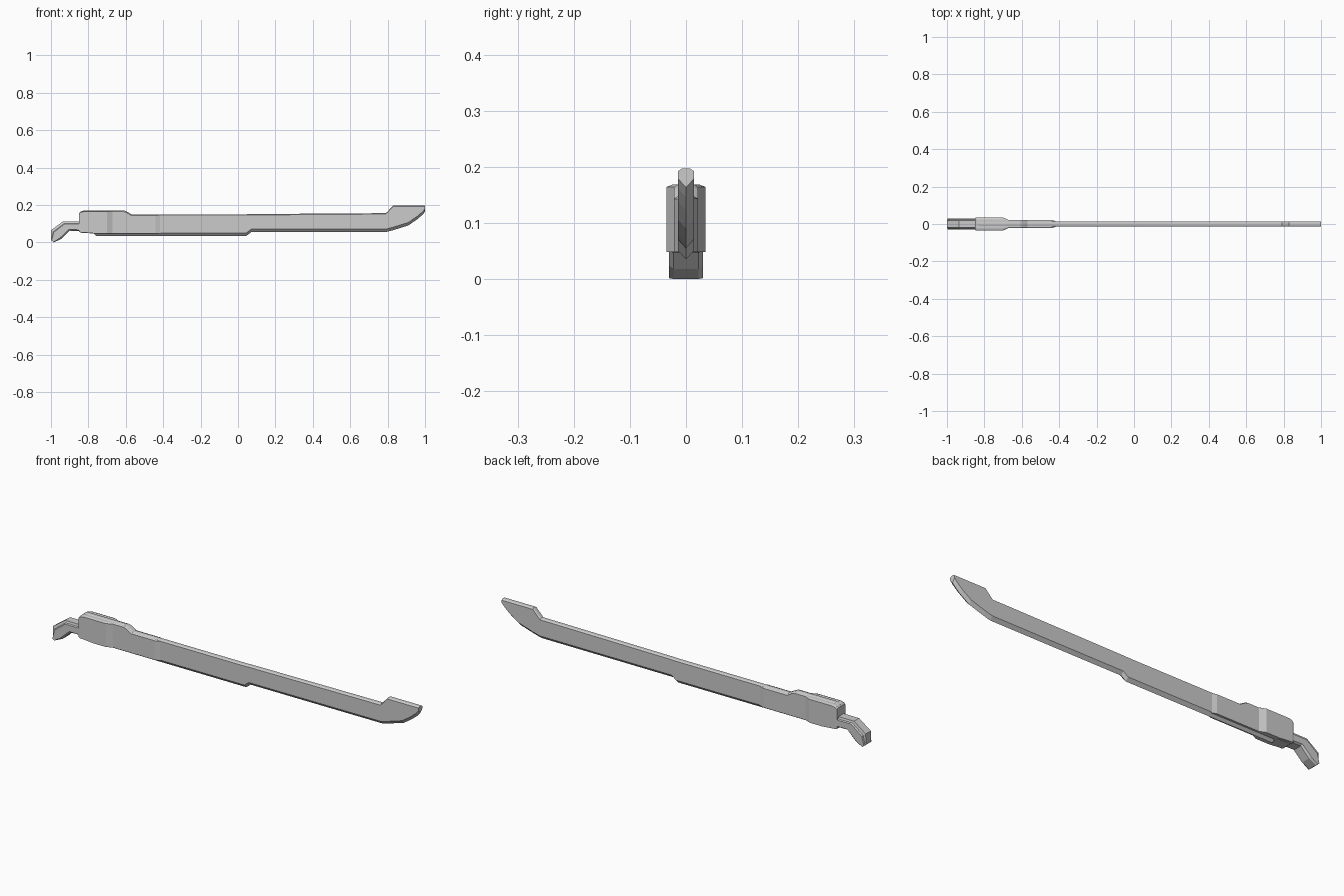
import bpy, bmesh


def loft(name, rings):
    """Skin a list of equal-length closed rings and cap both ends."""
    bm = bmesh.new()
    loops = [[bm.verts.new(p) for p in ring] for ring in rings]
    n = len(loops[0])
    for a, b in zip(loops, loops[1:]):
        for i in range(n):
            j = (i + 1) % n
            bm.faces.new((a[i], a[j], b[j], b[i]))
    bm.faces.new(loops[0])
    bm.faces.new(list(reversed(loops[-1])))
    bmesh.ops.recalc_face_normals(bm, faces=bm.faces)
    mesh = bpy.data.meshes.new(name)
    bm.to_mesh(mesh)
    bm.free()
    obj = bpy.data.objects.new(name, mesh)
    bpy.context.collection.objects.link(obj)
    return obj


def mirror(half):
    """Complete a half section of (y, z) pairs running bottom to top."""
    return half + [(-y, z) for y, z in reversed(half) if y > 0]


# Long blade body: x, bottom edge, top edge; V-shaped underside
W = 0.0145
blade = [(-0.845, 0.053, 0.162), (-0.825, 0.053, 0.171), (-0.775, 0.050, 0.171),
         (-0.76, 0.035, 0.171), (-0.61, 0.035, 0.171), (-0.595, 0.035, 0.165),
         (-0.57, 0.035, 0.150), (0.045, 0.035, 0.150), (0.07, 0.054, 0.151),
         (0.79, 0.055, 0.156), (0.80, 0.057, 0.165), (0.83, 0.065, 0.197),
         (0.91, 0.090, 0.197), (0.957, 0.122, 0.197), (0.985, 0.146, 0.197),
         (1.0, 0.163, 0.197)]
rings = []
for x, zb, zt in blade:
    half = [(0, zb), (W, zb + 0.016), (W, zt - 0.005), (W * 0.5, zt)]
    rings.append([(x, y, z) for y, z in mirror(half)])
loft("blade_body", rings)

# Thick housing around the rear, thinning in two steps: x, half width, bottom, top
housing = [(-0.85, 0.033, 0.056, 0.156), (-0.843, 0.035, 0.054, 0.163),
           (-0.825, 0.035, 0.053, 0.168), (-0.77, 0.035, 0.048, 0.168),
           (-0.70, 0.035, 0.048, 0.168), (-0.67, 0.0215, 0.048, 0.168),
           (-0.61, 0.0215, 0.048, 0.168), (-0.595, 0.0215, 0.048, 0.163),
           (-0.57, 0.0215, 0.048, 0.147), (-0.44, 0.0215, 0.048, 0.147),
           (-0.415, 0.014, 0.048, 0.147)]
rings = []
for x, w, zb, zt in housing:
    half = [(w, zb), (w, zt - 0.004), (w * 0.7, zt)]
    rings.append([(x, y, z) for y, z in mirror(half)])
loft("rear_housing", rings)

# Bent grip: matching upper and lower points along the bend
upper = [(-0.80, 0.112), (-0.935, 0.112), (-0.999, 0.066), (-1.0, 0.0)]
lower = [(-0.80, 0.060), (-0.900, 0.062), (-0.945, 0.018), (-0.985, 0.0)]
section = mirror([(0.022, 0.0), (0.030, 0.12), (0.030, 0.74),
                  (0.023, 0.80), (0.020, 1.0)])
# the butt end is formed by the third station pair and a short nose
pairs = list(zip(lower, upper))[:3] + [((-0.985, 0.0), (-1.0, 0.012))]
rings = []
for (lx, lz), (ux, uz) in pairs:
    rings.append([(lx + (ux - lx) * t, y, lz + (uz - lz) * t) for y, t in section])
loft("bent_grip", rings)

# Underside collar joining the grip to the housing
collar = [(-0.85, 0.056, 0.09), (-0.835, 0.051, 0.09), (-0.77, 0.047, 0.09),
          (-0.75, 0.050, 0.09)]
loft("grip_collar", [[(x, -0.025, a), (x, 0.025, a), (x, 0.025, b), (x, -0.025, b)]
                     for x, a, b in collar])
